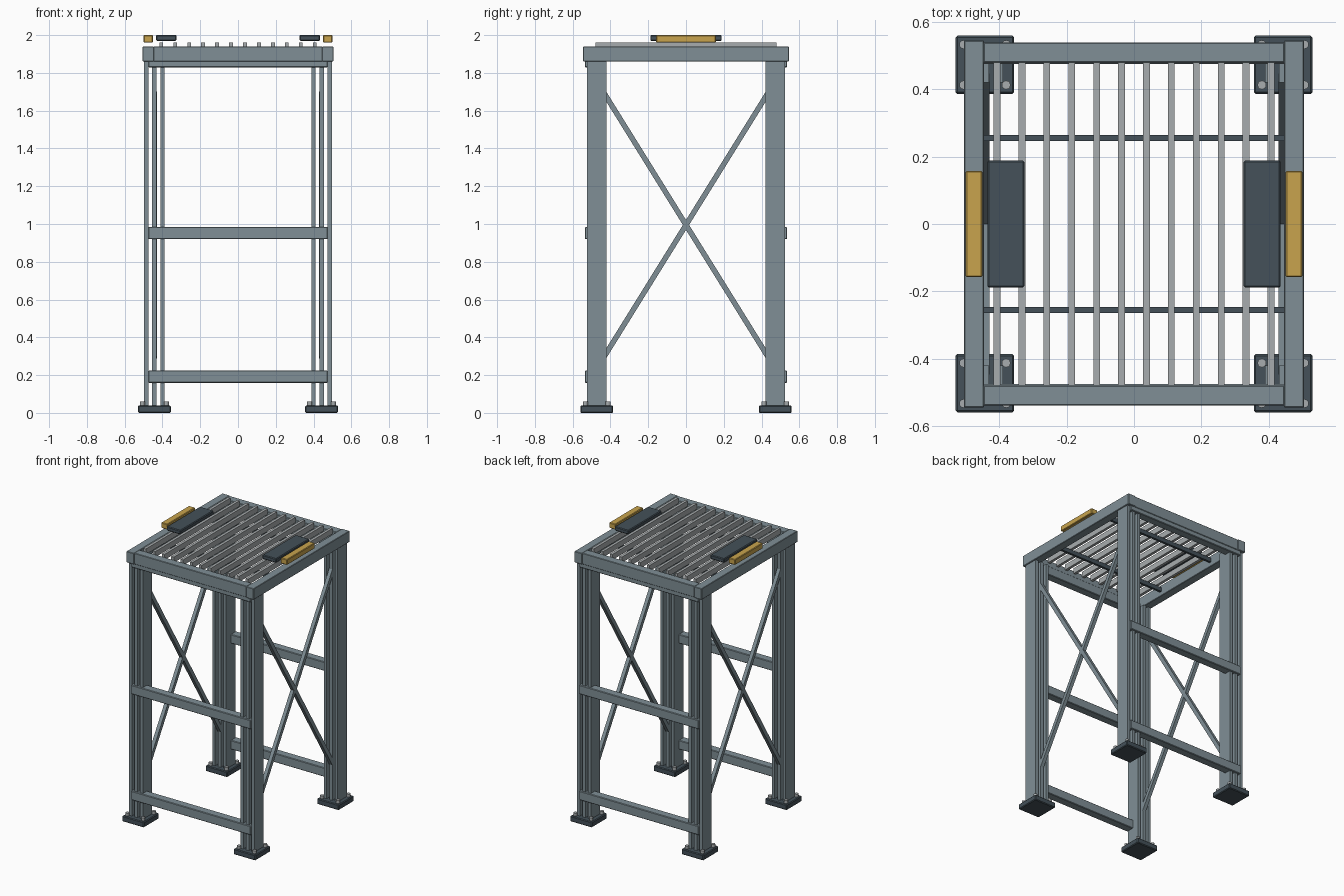
import bpy, math
from mathutils import Matrix, Vector

if "Cube" in bpy.data.objects:
    bpy.data.objects.remove(bpy.data.objects["Cube"])


def material(name, rgb):
    m = bpy.data.materials.new(name)
    m.diffuse_color = (*rgb, 1)
    m.use_nodes = True
    m.node_tree.nodes["Principled BSDF"].inputs["Base Color"].default_value = m.diffuse_color
    return m


STEEL = material("blue_grey_steel", (0.215, 0.275, 0.305))
DARK = material("dark_slate", (0.058, 0.082, 0.100))
GOLD = material("mustard_yellow", (0.578, 0.371, 0.074))
BARE = material("light_grey_metal", (0.390, 0.415, 0.425))


def finish(ob, name, mat, bevel=0.0):
    ob.name = name
    ob.data.materials.append(mat)
    if bevel:
        mod = ob.modifiers.new("edge_bevel", 'BEVEL')
        mod.width = bevel
        mod.segments = 1
    return ob


def box(name, center, size, mat, bevel=0.0, rot_x=0.0):
    bpy.ops.mesh.primitive_cube_add(size=1)
    ob = bpy.context.object
    ob.data.transform(Matrix.Diagonal((*size, 1)))
    ob.location = center
    ob.rotation_euler.x = rot_x
    return finish(ob, name, mat, bevel)


def span(name, lo, hi, mat, bevel=0.0):
    lo, hi = Vector(lo), Vector(hi)
    return box(name, (lo + hi) / 2, hi - lo, mat, bevel)


LEG_X, LEG_Y, LEG_W = 0.4425, 0.4725, 0.105

# Legs made of three upright plates, with foot plates and bolts
for sx in (-1, 1):
    for sy in (-1, 1):
        cx, cy = sx * LEG_X, sy * LEG_Y
        for off, t in ((-0.0435, 0.022), (0, 0.024), (0.0435, 0.022)):
            box("leg_plate", (cx + off, cy, 0.95), (t, LEG_W, 1.82), STEEL)
        box("foot_plate", (cx, cy, 0.02), (0.173, 0.173, 0.04), DARK, 0.005)
        for bx in (-1, 1):
            for by in (-1, 1):
                bpy.ops.mesh.primitive_cylinder_add(
                    vertices=12, radius=0.013, depth=0.03,
                    location=(cx + bx * 0.063, cy + by * 0.06, 0.045))
                finish(bpy.context.object, "foot_bolt", BARE)

# Top frame: long side beams with end beams between them
for s in (-1, 1):
    box("side_beam", (s * 0.475, 0, 1.90), (0.06, 1.09, 0.08), STEEL, 0.003)
    box("end_beam", (0, s * 0.509, 1.90), (0.894, 0.06, 0.08), STEEL, 0.003)
    # Horizontal rails across the front and back legs
    for z in (0.192, 0.952, 1.862):
        box("cross_rail", (0, s * 0.505, z), (0.95, 0.06, 0.065), STEEL, 0.004)
    # Crossed diagonal braces on the sides
    dy, dz = 0.87, 1.40
    for d in (-1, 1):
        box("diagonal_brace", (s * LEG_X, 0, 0.995),
            (0.026, 0.028, math.hypot(dy, dz)), STEEL,
            rot_x=d * math.atan2(dy, dz))
    # Dark supports beneath the grating
    box("grating_support", (0, s * 0.255, 1.905), (0.894, 0.017, 0.03), DARK)
    # Dark pads and yellow strips on the top
    box("top_pad", (s * 0.38, 0, 1.985), (0.11, 0.378, 0.03), DARK, 0.005)
    box("edge_strip", (s * 0.475, 0, 1.98), (0.05, 0.316, 0.04), GOLD, 0.004)

# Grating bars
for i in range(12):
    x = (i - 5.5) * 0.0739
    span("grating_bar", (x - 0.01, -0.479, 1.92), (x + 0.01, 0.479, 1.96), BARE)
